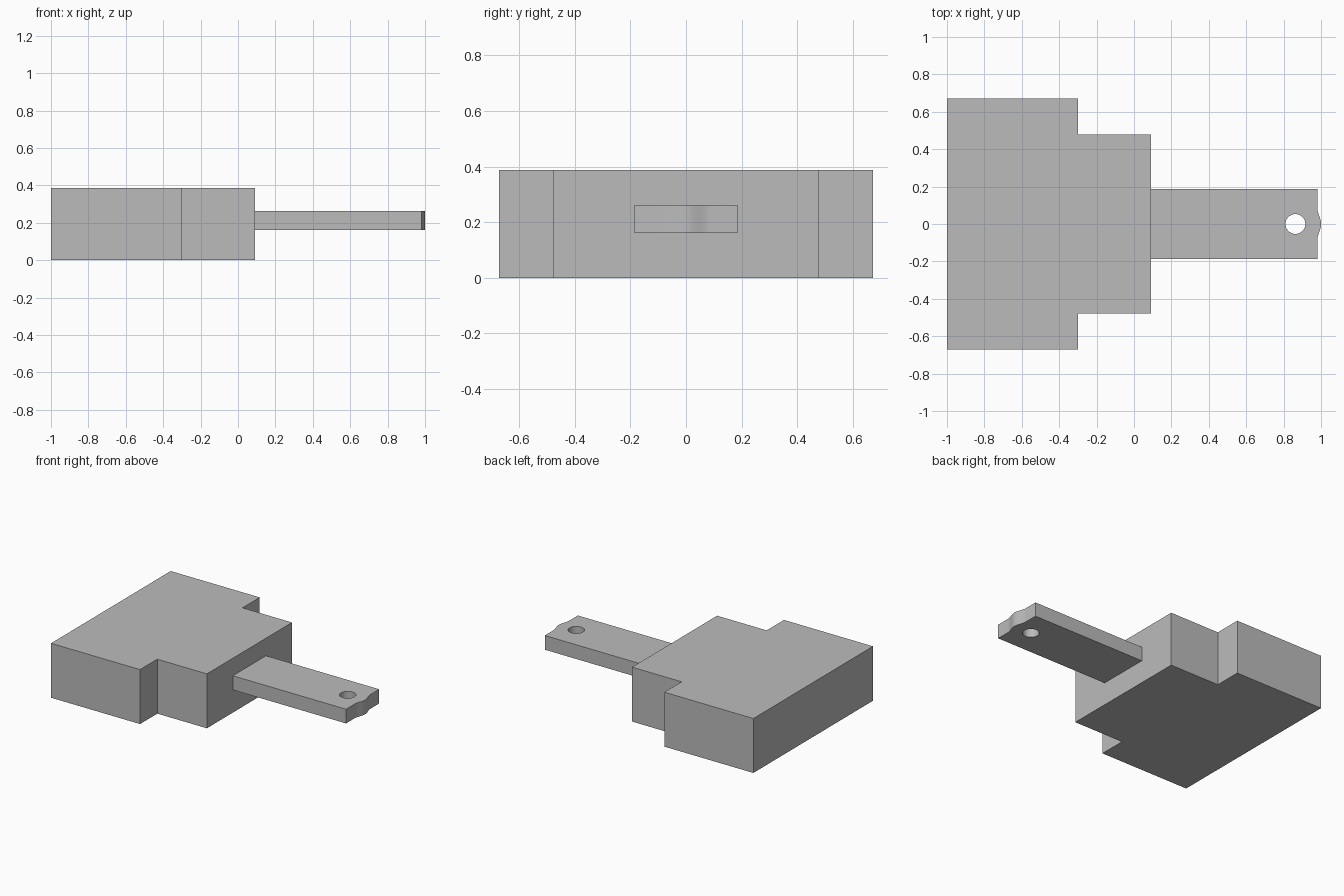
import bpy
import bmesh
import math

cube = bpy.data.objects.get("Cube")
if cube:
    bpy.data.objects.remove(cube, do_unlink=True)

grey = bpy.data.materials.new("plain grey")
grey.use_nodes = True
grey.diffuse_color = (0.5, 0.5, 0.5, 1)
grey.node_tree.nodes["Principled BSDF"].inputs["Base Color"].default_value = (0.5, 0.5, 0.5, 1)


def prism(name, outline, bottom, top):
    """Extrude a closed outline upwards from bottom to top."""
    bm = bmesh.new()
    face = bm.faces.new([bm.verts.new((x, y, bottom)) for x, y in outline])
    result = bmesh.ops.extrude_face_region(bm, geom=[face])
    raised = [v for v in result["geom"] if isinstance(v, bmesh.types.BMVert)]
    bmesh.ops.translate(bm, verts=raised, vec=(0, 0, top - bottom))
    bmesh.ops.recalc_face_normals(bm, faces=bm.faces)
    mesh = bpy.data.meshes.new(name)
    bm.to_mesh(mesh)
    bm.free()
    mesh.materials.append(grey)
    obj = bpy.data.objects.new(name, mesh)
    bpy.context.collection.objects.link(obj)
    return obj


def mirrored(half):
    """Complete an outline half with y < 0 by its reflection."""
    return half + [(x, -y) for x, y in reversed(half)]


# Stepped block
prism("stepped_body", mirrored([(-1, -0.672), (-0.3, -0.672), (-0.3, -0.478), (0.09, -0.478)]), 0, 0.387)

# Flat tongue with a softly rounded nub at the tip
end_x, nub_height, nub_half, steps = 0.98, 0.02, 0.09, 24
nub = []
for i in range(steps + 1):
    t = 2 * i / steps - 1
    nub.append((end_x + nub_height * (1 + math.cos(math.pi * t)) / 2, nub_half * t))
outline = [(0.09, -0.186), (end_x, -0.186)] + nub + [(end_x, 0.186), (0.09, 0.186)]
tongue = prism("tongue", outline, 0.161, 0.262)

# Round hole through the tongue
ring = [(0.863 + 0.053 * math.cos(a), 0.053 * math.sin(a))
        for a in (math.tau * i / 48 for i in range(48))]
cutter = prism("hole_cutter", ring, 0.1, 0.32)
cutter.hide_render = True
cut = tongue.modifiers.new("hole", 'BOOLEAN')
cut.operation = 'DIFFERENCE'
cut.solver = 'EXACT'
cut.object = cutter
bpy.ops.object.select_all(action='DESELECT')
tongue.select_set(True)
bpy.context.view_layer.objects.active = tongue
bpy.ops.object.modifier_apply(modifier=cut.name)
bpy.data.objects.remove(cutter, do_unlink=True)
bpy.ops.object.shade_smooth_by_angle(angle=math.radians(30))
